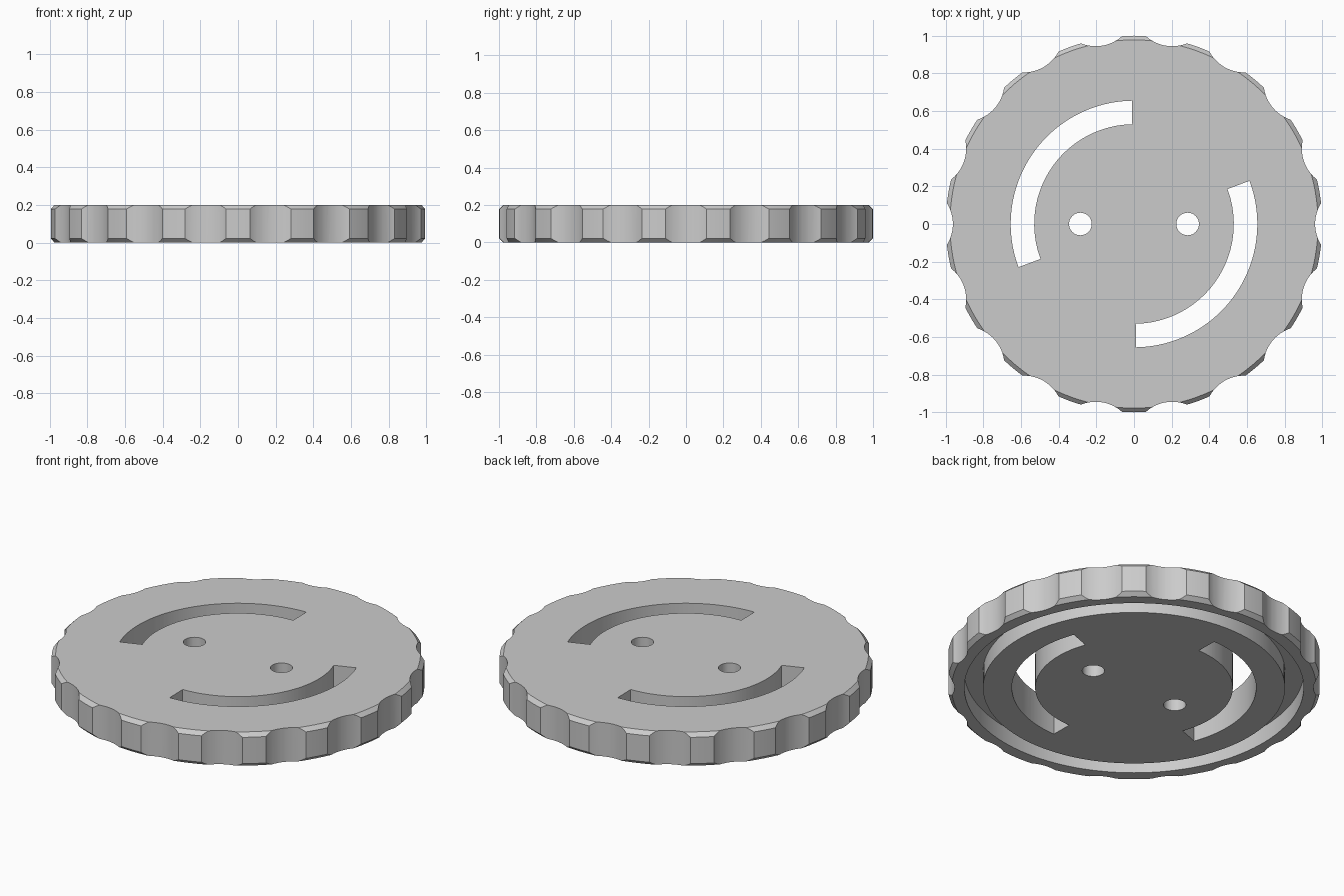
import bpy
import bmesh
from math import sin, cos, radians, pi

default = bpy.data.objects.get("Cube")
if default:
    bpy.data.objects.remove(default, do_unlink=True)

HEIGHT = 0.2
BEVEL = 0.022
LOBES = 18


def finish(bm, name):
    bmesh.ops.recalc_face_normals(bm, faces=bm.faces[:])
    mesh = bpy.data.meshes.new(name)
    bm.to_mesh(mesh)
    bm.free()
    obj = bpy.data.objects.new(name, mesh)
    bpy.context.collection.objects.link(obj)
    return obj


def arc(cx, cy, r, start, end, steps):
    angles = [radians(start + (end - start) * i / steps) for i in range(steps + 1)]
    return [(cx + r * cos(a), cy + r * sin(a)) for a in angles]


def add_prism(bm, outline):
    """Extrude a closed outline right through the disc."""
    face = bm.faces.new([bm.verts.new((x, y, -0.1)) for x, y in outline])
    new = bmesh.ops.extrude_face_region(bm, geom=[face])["geom"]
    verts = [v for v in new if isinstance(v, bmesh.types.BMVert)]
    bmesh.ops.translate(bm, verts=verts, vec=(0, 0, HEIGHT + 0.2))


# Disc: turned profile with bevelled rims and a ring groove underneath
profile = [(0, 0), (0.81, 0), (0.81, 0.1), (0.91, 0.1), (0.91, 0),
           (1 - BEVEL, 0), (1, BEVEL), (1, HEIGHT - BEVEL),
           (1 - BEVEL, HEIGHT), (0, HEIGHT)]
bm = bmesh.new()
points = [bm.verts.new((r, 0, z)) for r, z in profile]
edges = [bm.edges.new(pair) for pair in zip(points, points[1:])]
bmesh.ops.spin(bm, geom=points + edges, cent=(0, 0, 0), axis=(0, 0, 1),
               angle=2 * pi, steps=144)
bmesh.ops.remove_doubles(bm, verts=bm.verts[:], dist=1e-4)
disc = finish(bm, "scalloped_disc")

# Cutters: rim scallops, two curved slots and two round holes
bm = bmesh.new()
for i in range(LOBES):
    turn = 360 * i / LOBES
    a = radians(turn)
    add_prism(bm, arc(1.17 * cos(a), 1.17 * sin(a), 0.208, turn + 144, turn + 216, 14))
for side in (0, 180):
    add_prism(bm, arc(0, 0, 0.655, 91 + side, 200.5 + side, 40)
              + arc(0, 0, 0.53, 200.5 + side, 91 + side, 40))
    add_prism(bm, arc(0.285 * cos(radians(side)), 0, 0.06, 0, 348.75, 31))
cutter = finish(bm, "cutter")
cutter.hide_render = True

cut = disc.modifiers.new("cut", "BOOLEAN")
cut.operation = "DIFFERENCE"
cut.solver = "EXACT"
cut.object = cutter
bpy.ops.object.select_all(action="DESELECT")
disc.select_set(True)
bpy.context.view_layer.objects.active = disc
bpy.ops.object.modifier_apply(modifier=cut.name)
bpy.data.objects.remove(cutter, do_unlink=True)
bpy.ops.object.shade_smooth_by_angle(angle=radians(25))

# Single grey material
grey = bpy.data.materials.new("light_grey")
grey.use_nodes = True
colour = (0.6, 0.6, 0.6, 1)
grey.diffuse_color = colour
grey.node_tree.nodes["Principled BSDF"].inputs["Base Color"].default_value = colour
disc.data.materials.clear()
disc.data.materials.append(grey)
